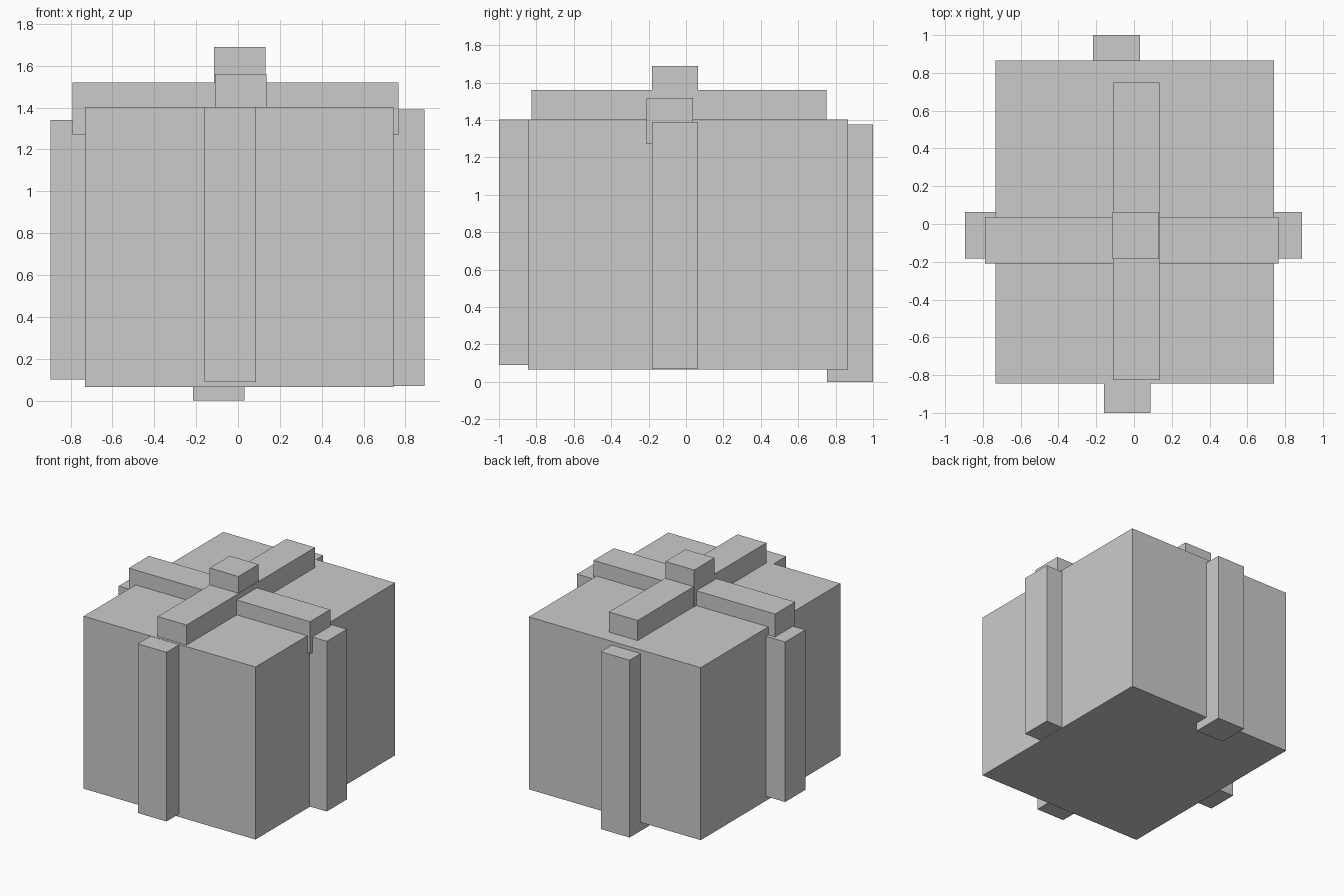
import bpy

if "Cube" in bpy.data.objects:
    bpy.data.objects.remove(bpy.data.objects["Cube"])


def box(name, x, y, z):
    """Axis-aligned box from (min, max) ranges."""
    bpy.ops.mesh.primitive_cube_add(size=1)
    ob = bpy.context.object
    ob.name = name
    ob.location = [(r[0] + r[1]) / 2 for r in (x, y, z)]
    ob.scale = [r[1] - r[0] for r in (x, y, z)]
    bpy.ops.object.transform_apply(location=True, rotation=False, scale=True)
    return ob


W = 0.247  # square section shared by every strip

# Main body
box("gift_box", (-0.732, 0.742), (-0.845, 0.865), (0.066, 1.404))

# Upright strips sunk into the four sides
box("front_ribbon", (-0.16, -0.16 + W), (-1.0, -1.0 + W), (0.09, 1.402))
box("back_ribbon", (-0.216, -0.216 + W), (1.0 - W, 1.0), (0.0, 1.375))
box("left_ribbon", (-0.896, -0.896 + W), (-0.183, -0.183 + W), (0.10, 1.341))
box("right_ribbon", (0.89 - W, 0.89), (-0.183, -0.183 + W), (0.07, 1.39))

# Crossing strips on the lid
box("top_ribbon_across", (-0.79, 0.766), (-0.21, -0.21 + W), (1.519 - W, 1.519))
box("top_ribbon_along", (-0.111, -0.111 + W), (-0.825, 0.75), (1.56 - W, 1.56))

# Central upright strip whose end forms the knot
box("knot", (-0.115, -0.115 + W), (-0.183, -0.183 + W), (0.35, 1.69))
